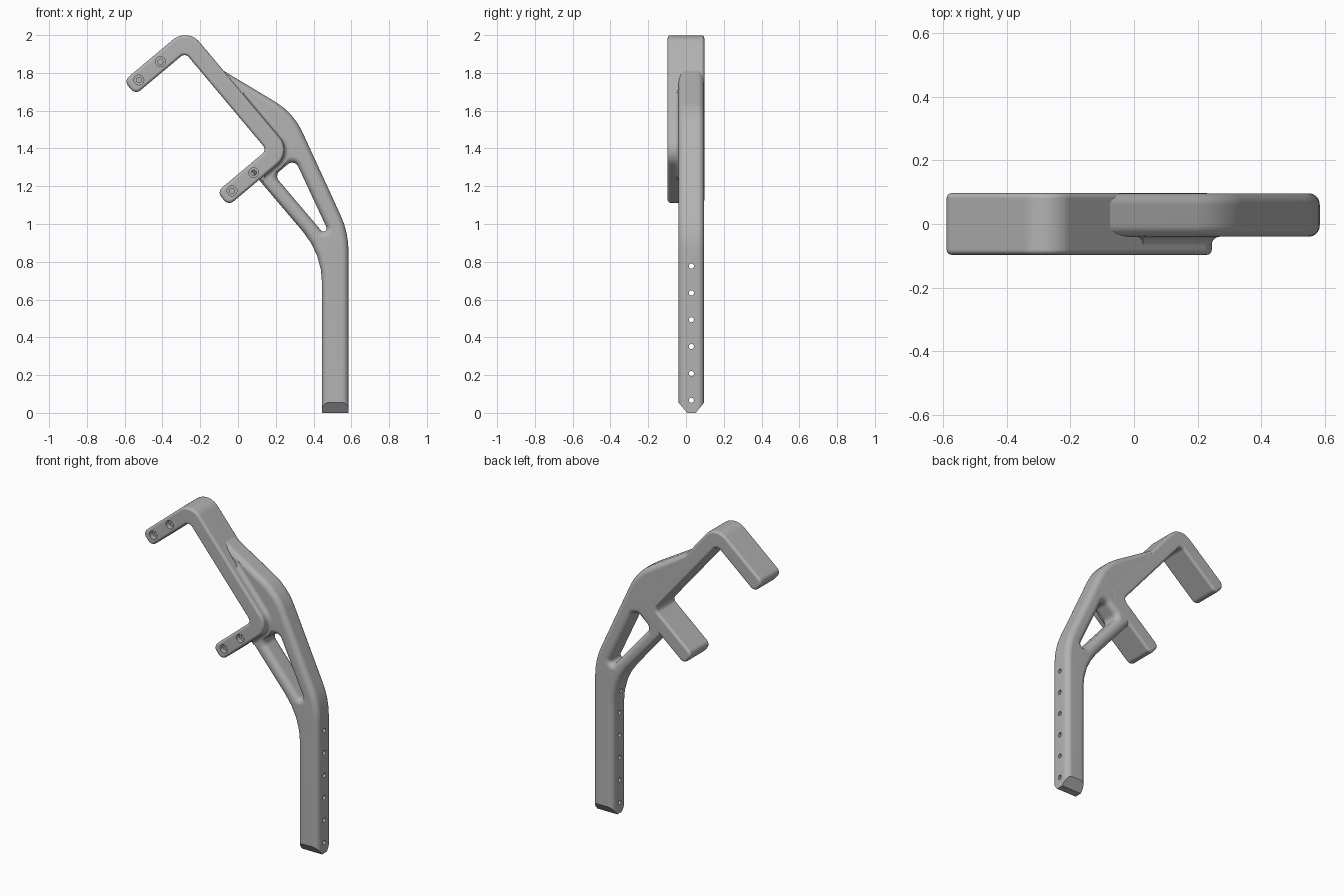
import bpy, bmesh
from math import sin, cos, pi, radians
from mathutils import Vector, Matrix

cube = bpy.data.objects.get("Cube")
if cube:
    bpy.data.objects.remove(cube)

grey = bpy.data.materials.new("satin grey")
grey.use_nodes = True
COLOUR = (0.45, 0.45, 0.45, 1)
grey.diffuse_color = COLOUR
grey.node_tree.nodes["Principled BSDF"].inputs["Base Color"].default_value = COLOUR

BACK, ARM_FRONT, BRACKET_FRONT = 0.097, -0.04, -0.097


def rounded(corners):
    """Outline in x, z from (point, radius) corners, each replaced by an arc."""
    out, n = [], len(corners)
    for i, (p, r) in enumerate(corners):
        p = Vector(p)
        a = (Vector(corners[i - 1][0]) - p).normalized()
        b = (Vector(corners[(i + 1) % n][0]) - p).normalized()
        if r == 0:
            out.append(p)
            continue
        half = a.angle(b) / 2
        centre = p + (a + b).normalized() * r / sin(half)
        start = p + a * r / (sin(half) / cos(half)) - centre
        end = p + b * r / (sin(half) / cos(half)) - centre
        turn = -start.angle_signed(end)
        steps = max(4, round(abs(turn) / radians(9)))
        for k in range(steps + 1):
            out.append(centre + Matrix.Rotation(turn * k / steps, 2) @ start)
    return out


def inset(loop, d):
    """Shift an outline to its left by d."""
    out, n = [], len(loop)
    for i, p in enumerate(loop):
        e1 = (p - loop[i - 1]).normalized()
        e2 = (loop[(i + 1) % n] - p).normalized()
        n1, n2 = Vector((-e1.y, e1.x)), Vector((-e2.y, e2.x))
        out.append(p + (n1 + n2) * d / (1 + n1.dot(n2)))
    return out


def finish(bm, name):
    bmesh.ops.recalc_face_normals(bm, faces=bm.faces)
    mesh = bpy.data.meshes.new(name)
    bm.to_mesh(mesh)
    bm.free()
    mesh.materials.append(grey)
    obj = bpy.data.objects.new(name, mesh)
    bpy.context.collection.objects.link(obj)
    return obj


def prism(loops, profile):
    """Stack outlines along y by (inset, y) steps and cap both ends."""
    bm = bmesh.new()
    caps = [[], []]
    for loop in loops:
        rings = [[bm.verts.new((p.x, y, p.y)) for p in inset(loop, d)] for d, y in profile]
        n = len(loop)
        for lo, hi in zip(rings, rings[1:]):
            for i in range(n):
                j = (i + 1) % n
                bm.faces.new((lo[i], lo[j], hi[j], hi[i]))
        for cap, ring in zip(caps, (rings[0], rings[-1])):
            cap += [bm.edges.get((ring[i - 1], ring[i])) for i in range(n)]
    for cap in caps:
        bmesh.ops.triangle_fill(bm, edges=cap, use_beauty=True, normal=(0, 1, 0))
    return bm


def soft_profile(front, back, r, steps=6):
    arc = [(r * (1 - sin(t)), r * (1 - cos(t))) for t in (k * pi / 2 / steps for k in range(steps + 1))]
    return [(d, front + y) for d, y in arc] + [(d, back - y) for d, y in reversed(arc)]


def cut(obj, rods):
    """Subtract rods given as (centre, axis, radius, length)."""
    for centre, axis, radius, length in rods:
        bm = bmesh.new()
        spin = Vector((0, 0, 1)).rotation_difference(Vector(axis)).to_matrix().to_4x4()
        bmesh.ops.create_cone(bm, cap_ends=True, segments=24, radius1=radius, radius2=radius,
                              depth=length, matrix=Matrix.Translation(centre) @ spin)
        cutter = finish(bm, "hole_cutter")
        cutter.hide_render = True
        mod = obj.modifiers.new("hole", "BOOLEAN")
        mod.object, mod.operation, mod.solver = cutter, "DIFFERENCE", "EXACT"
        bpy.context.view_layer.objects.active = obj
        bpy.ops.object.modifier_apply(modifier=mod.name)
        bpy.data.objects.remove(cutter)


def smooth(obj):
    bpy.ops.object.select_all(action="DESELECT")
    obj.select_set(True)
    bpy.context.view_layer.objects.active = obj
    bpy.ops.object.shade_smooth_by_angle(angle=radians(32))
    mod = obj.modifiers.new("even shading", "WEIGHTED_NORMAL")
    mod.keep_sharp = True


# Bracket: a square C tilted by 40 degrees
u = Vector((cos(radians(40)), sin(radians(40))))
v = Vector((u.y, -u.x))
W, ARM, SPAN = 0.095, 0.439, 0.862
top = Vector((-0.268, 2.04))
low = top + v * SPAN
bracket_outline = rounded([
    (top, 0.1), (top - u * ARM, 0.035), (top - u * ARM + v * W, 0.035),
    (top - u * W + v * W, 0.03), (low - u * W - v * W, 0.03),
    (low - u * ARM - v * W, 0.035), (low - u * ARM, 0.035), (low, 0.1)])
bracket = finish(prism([bracket_outline], soft_profile(BRACKET_FRONT, BACK, 0.016)), "bracket")

# Counterbored screw holes in the two bracket arms
rods = []
for corner, side in ((top, 1), (low, -1)):
    for along in (0.225, 0.375):
        p = corner - u * along + v * side * W / 2
        for radius, depth in ((0.026, 0.03), (0.014, 0.12)):
            rods.append(((p.x, BRACKET_FRONT, p.y), (0, 1, 0), radius, depth * 2))
cut(bracket, rods)
smooth(bracket)

# Arm: straight leg bending into a forked brace with a three-sided window
arm_outline = rounded([
    ((0.445, 0), 0), ((0.585, 0), 0), ((0.585, 0.955), 0.45), ((0.294, 1.589), 0.36),
    ((-0.09, 1.819), 0), ((-0.09, 1.76), 0), ((0.19, 1.40), 0),
    ((0.065, 1.288), 0), ((0.445, 0.84), 0.42)])
window = rounded([((0.193, 1.257), 0.035), ((0.299, 1.346), 0.035), ((0.521, 0.87), 0.017)])
bm = prism([arm_outline, window], soft_profile(ARM_FRONT, BACK - 0.0005, 0.035))

# Chisel-shaped foot
MID = (ARM_FRONT + BACK) / 2
for side in (-1, 1):
    geom = bm.verts[:] + bm.edges[:] + bm.faces[:]
    res = bmesh.ops.bisect_plane(bm, geom=geom, plane_co=(0, MID + side * 0.023, 0),
                                 plane_no=(0, side * 0.055, -0.045), clear_outer=True)
    edges = [e for e in res["geom_cut"] if isinstance(e, bmesh.types.BMEdge) and e.is_boundary]
    bmesh.ops.edgenet_fill(bm, edges=edges)
arm = finish(bm, "arm")

# Row of pin holes through the leg
cut(arm, [((0.515, MID, 0.067 + 0.142 * i), (1, 0, 0), 0.0135, 0.4) for i in range(6)])
smooth(arm)

# Concave fillet where the bracket rises from the arm
R = 0.025
a, b = top + v * 0.46, low - u * 0.19
fillet_outline = rounded([(a, 0), (a - u * W / 2, 0), (low - (u + v) * W / 2, 0),
                          (b - v * W / 2, 0), (b, 0), (low, 0.1)])
steps = [k * pi / 12 for k in range(7)]
profile = [(-R * (1 - cos(t)), ARM_FRONT - R + R * sin(t)) for t in steps]
smooth(finish(prism([fillet_outline], profile + [(-R, ARM_FRONT + 0.02)]), "fillet"))
